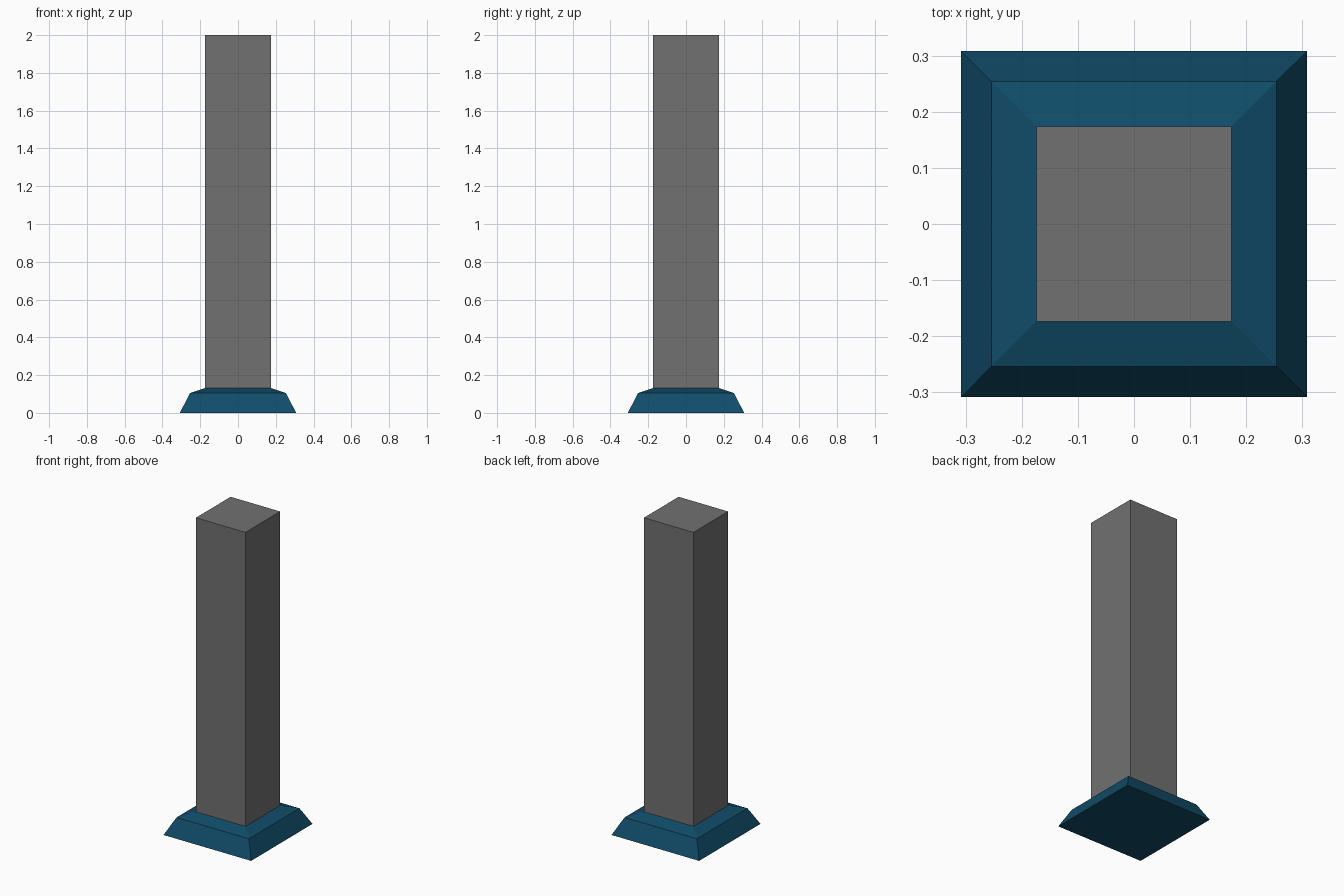
import bpy

if "Cube" in bpy.data.objects:
    bpy.data.objects.remove(bpy.data.objects["Cube"])


def material(name, rgb):
    m = bpy.data.materials.new(name)
    m.diffuse_color = (*rgb, 1.0)
    m.use_nodes = True
    m.node_tree.nodes["Principled BSDF"].inputs["Base Color"].default_value = m.diffuse_color
    return m


def square_loft(name, sections, mat):
    """Stack square rings given as (half width, height) and cap both ends."""
    verts, faces = [], []
    for h, z in sections:
        verts += [(-h, -h, z), (h, -h, z), (h, h, z), (-h, h, z)]
    for r in range(len(sections) - 1):
        a = 4 * r
        for i in range(4):
            j = (i + 1) % 4
            faces.append((a + i, a + j, a + 4 + j, a + 4 + i))
    n = len(verts)
    faces += [(3, 2, 1, 0), (n - 4, n - 3, n - 2, n - 1)]
    mesh = bpy.data.meshes.new(name)
    mesh.from_pydata(verts, [], faces)
    mesh.materials.append(mat)
    obj = bpy.data.objects.new(name, mesh)
    bpy.context.collection.objects.link(obj)
    return obj


grey = material("stone grey", (0.165, 0.165, 0.165))
blue = material("deep blue", (0.005, 0.072, 0.14))

# Flared base with a shallow upper slope
square_loft("base", [(0.308, 0.0), (0.254, 0.105), (0.174, 0.132)], blue)

# Square pillar shaft
square_loft("pillar", [(0.174, 0.132), (0.174, 2.0)], grey)
